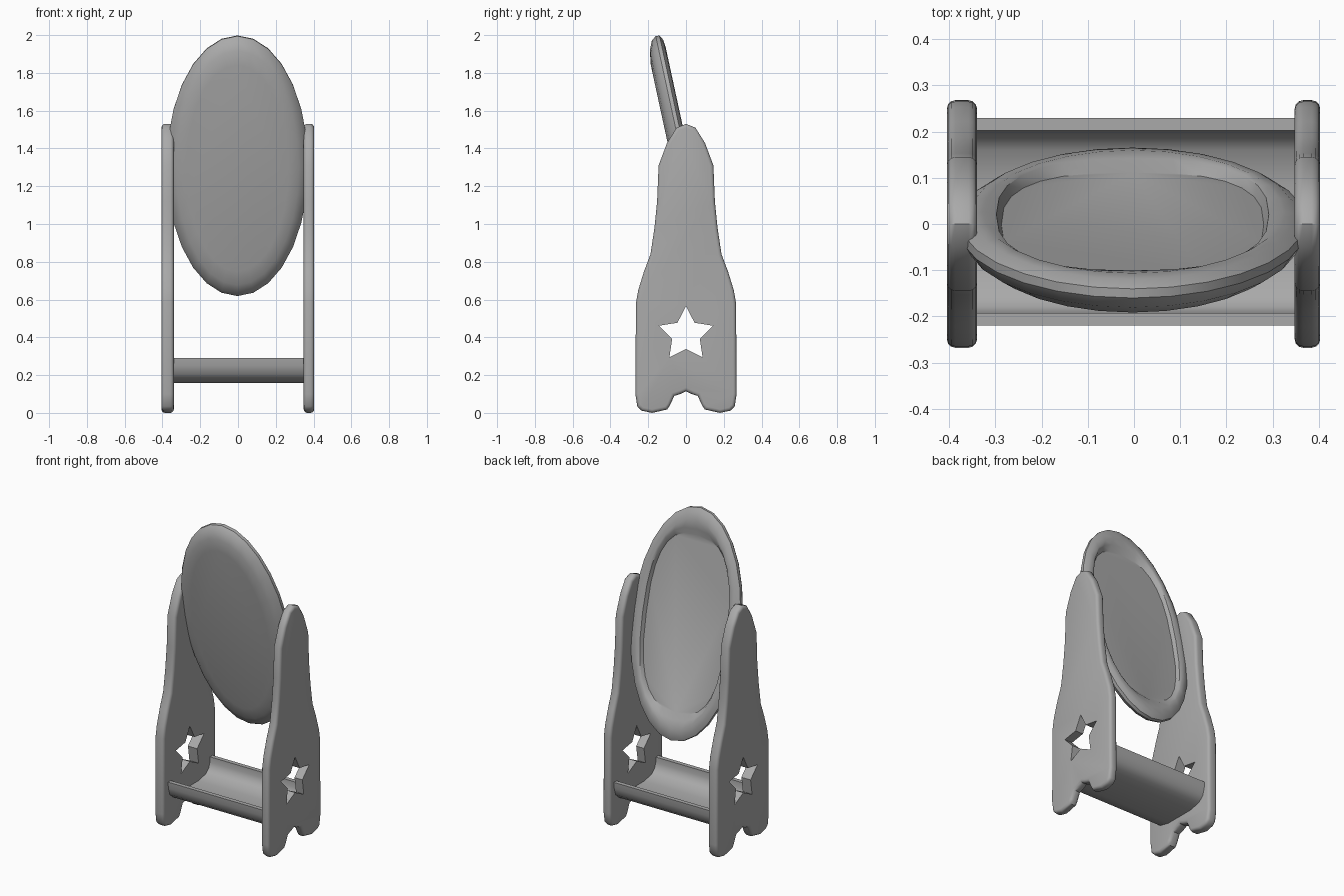
import bpy, bmesh, math
from mathutils import Vector

cube = bpy.data.objects.get("Cube")
if cube:
    bpy.data.objects.remove(cube)

grey = bpy.data.materials.new("plain grey")
grey.use_nodes = True
colour = (0.4, 0.4, 0.4, 1)
grey.diffuse_color = colour
grey.node_tree.nodes["Principled BSDF"].inputs["Base Color"].default_value = colour


def finish(name, bm):
    bmesh.ops.recalc_face_normals(bm, faces=bm.faces)
    mesh = bpy.data.meshes.new(name)
    bm.to_mesh(mesh)
    bm.free()
    mesh.materials.append(grey)
    obj = bpy.data.objects.new(name, mesh)
    bpy.context.collection.objects.link(obj)
    return obj


def activate(obj):
    bpy.ops.object.select_all(action='DESELECT')
    obj.select_set(True)
    bpy.context.view_layer.objects.active = obj


def smooth(obj, degrees):
    activate(obj)
    bpy.ops.object.shade_smooth_by_angle(angle=math.radians(degrees))


def slab(name, profile, x0, x1, bevel=0):
    """Extrude a (y, z) outline along x, optionally rounding both rims."""
    bm = bmesh.new()
    face = bm.faces.new([bm.verts.new((x0, y, z)) for y, z in profile])
    ext = bmesh.ops.extrude_face_region(bm, geom=[face], use_keep_orig=True)
    moved = [v for v in ext["geom"] if isinstance(v, bmesh.types.BMVert)]
    bmesh.ops.translate(bm, verts=moved, vec=(x1 - x0, 0, 0))
    if bevel:
        rims = [e for e in bm.edges
                if abs(e.verts[0].co.x - e.verts[1].co.x) < 1e-5]
        bmesh.ops.bevel(bm, geom=rims, offset=bevel, segments=3,
                        profile=0.5, affect='EDGES', clamp_overlap=True)
    return finish(name, bm)


def mirrored(half):
    """Complete a symmetric outline whose first and last points lie on y = 0."""
    return half + [(-y, z) for y, z in reversed(half[1:-1])]


# Side panels: tapered boards with notched feet and a star cut-out
panel_half = [(0, 1.53), (0.05, 1.51), (0.1, 1.43), (0.145, 1.31),
              (0.153, 1.12), (0.167, 0.98), (0.188, 0.84), (0.222, 0.75),
              (0.253, 0.65), (0.265, 0.58), (0.268, 0.1), (0.258, 0.035),
              (0.235, 0.012), (0.18, 0), (0.1, 0.018), (0.085, 0.04),
              (0.062, 0.09), (0.03, 0.1), (0, 0.115)]
star = []
for i in range(10):
    r = 0.15 if i % 2 == 0 else 0.077
    a = math.radians(90 + 36 * i)
    star.append((r * math.cos(a), 0.415 + r * math.sin(a)))

for name, x0, x1 in (("right_panel", -0.405, -0.34), ("left_panel", 0.348, 0.403)):
    panel = slab(name, mirrored(panel_half), x0, x1, 0.018)
    cutter = slab("star_cutter", star, x0 - 0.1, x1 + 0.1)
    cutter.hide_render = True
    cut = panel.modifiers.new("star", 'BOOLEAN')
    cut.operation = 'DIFFERENCE'
    cut.solver = 'EXACT'
    cut.object = cutter
    activate(panel)
    bpy.ops.object.modifier_apply(modifier=cut.name)
    bpy.data.objects.remove(cutter)
    smooth(panel, 35)

# Tray: shallow rounded trough between the panels
outer = [(0.225, 0.29), (0.222, 0.25), (0.208, 0.205), (0.175, 0.175), (0.1, 0.158)]
inner = [(0.08, 0.182), (0.155, 0.197), (0.185, 0.222), (0.197, 0.255), (0.198, 0.29)]
tray_profile = outer + [(-y, z) for y, z in reversed(outer)]
tray_profile += [(-y, z) for y, z in reversed(inner)] + inner
smooth(slab("tray", [(y + 0.005, z) for y, z in tray_profile], -0.36, 0.365), 40)

# Oval mirror, tilted back, with a rolled rim and a sunken glass
tilt = math.radians(12.2)
up = Vector((0, -math.sin(tilt), math.cos(tilt)))
out = Vector((0, math.cos(tilt), math.sin(tilt)))
centre = Vector((-0.003, 0.013, 1.312))
SIDES = 28


def ring(bm, a, b, depth, power=2):
    verts = []
    for i in range(SIDES):
        t = 2 * math.pi * i / SIDES
        c, s = math.cos(t), math.sin(t)
        u = a * math.copysign(abs(c) ** (2 / power), c)
        v = b * math.copysign(abs(s) ** (2 / power), s)
        verts.append(bm.verts.new(centre + Vector((u, 0, 0)) + up * v + out * depth))
    return verts


def loft(name, sections):
    bm = bmesh.new()
    rings = [ring(bm, *s) for s in sections]
    for p, q in zip(rings, rings[1:]):
        for i in range(SIDES):
            j = (i + 1) % SIDES
            bm.faces.new((p[i], p[j], q[j], q[i]))
    bm.faces.new(rings[0])
    bm.faces.new(rings[-1])
    return finish(name, bm)


frame = loft("mirror_frame", [
    (0.27, 0.56, -0.083), (0.325, 0.635, -0.072), (0.36, 0.685, -0.05),
    (0.376, 0.704, -0.025), (0.375, 0.703, -0.005), (0.35, 0.675, 0.01),
    (0.325, 0.63, 0.014), (0.295, 0.575, 0.008, 2.5), (0.284, 0.535, -0.015, 2.7)])
smooth(frame, 35)
